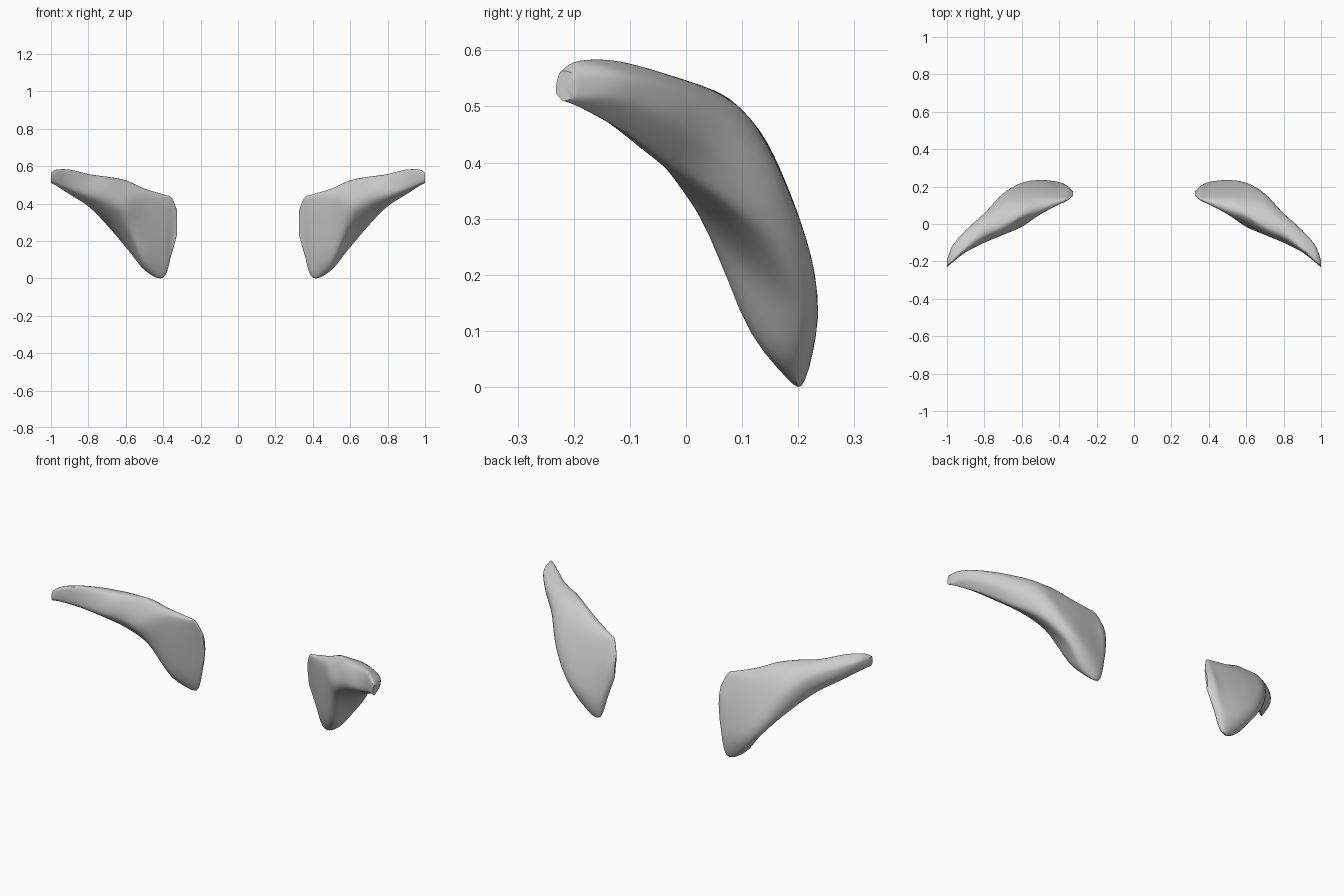
import bpy, bmesh
from mathutils import Vector

if "Cube" in bpy.data.objects:
    bpy.data.objects.remove(bpy.data.objects["Cube"])

# Cross-sections (y, z) from the medial border out to the tendon tip; point order:
# bottom, front low, front ridge, top, back high, back middle, back low
XS = [0.325, 0.355, 0.40, 0.50, 0.60, 0.70, 0.80, 0.90, 0.97, 1.0]
SECTIONS = [
    [(.168, .24), (.162, .28), (.153, .34), (.153, .36), (.158, .35), (.170, .31), (.173, .26)],
    [(.185, .13), (.163, .22), (.130, .39), (.128, .43), (.145, .41), (.188, .30), (.203, .18)],
    [(.200, .003), (.155, .12), (.108, .39), (.112, .447), (.145, .42), (.198, .27), (.224, .10)],
    [(.190, .045), (.105, .12), (.053, .40), (.075, .478), (.140, .44), (.205, .28), (.235, .13)],
    [(.180, .17), (.045, .28), (-.015, .40), (.040, .522), (.125, .465), (.195, .32), (.220, .21)],
    [(.120, .285), (.0, .355), (-.058, .435), (-.020, .54), (.082, .508), (.148, .41), (.160, .32)],
    [(.0, .385), (-.050, .405), (-.10, .455), (-.070, .550), (.0, .545), (.052, .49), (.050, .42)],
    [(-.09, .45), (-.12, .46), (-.15, .49), (-.14, .575), (-.09, .57), (-.04, .535), (-.04, .48)],
    [(-.17, .495), (-.19, .50), (-.205, .52), (-.20, .575), (-.17, .578), (-.12, .555), (-.125, .515)],
    [(-.215, .51), (-.225, .515), (-.232, .53), (-.225, .56), (-.21, .562), (-.195, .55), (-.20, .52)],
]


def smooth_path(pts, steps, closed):
    """Catmull-Rom curve through the points."""
    n, out = len(pts), []
    get = (lambda i: pts[i % n]) if closed else (lambda i: pts[max(0, min(n - 1, i))])
    for i in range(n if closed else n - 1):
        a, b, c, d = (get(i + k) for k in (-1, 0, 1, 2))
        for s in range(steps):
            t = s / steps
            out.append(0.5 * (2 * b + (c - a) * t + (2 * a - 5 * b + 4 * c - d) * t * t
                              + (3 * b - a - 3 * c + d) * t ** 3))
    if not closed:
        out.append(pts[-1])
    return out


def build_muscle(name, side):
    rings = [smooth_path([Vector((x, y, z)) for y, z in sec], 6, True)
             for x, sec in zip(XS, SECTIONS)]
    strands = [smooth_path(list(line), 6, False) for line in zip(*rings)]
    bm = bmesh.new()
    grid = [[bm.verts.new((side * p.x, p.y, max(p.z, 0))) for p in s] for s in strands]
    n = len(grid)
    for i in range(n):
        a, b = grid[i], grid[(i + 1) % n]
        for j in range(len(a) - 1):
            bm.faces.new((a[j], a[j + 1], b[j + 1], b[j]))
    # end caps
    for j in (0, -1):
        ring = [s[j] for s in grid]
        mid = sum((v.co for v in ring), Vector()) / n
        c = bm.verts.new(mid)
        for i in range(n):
            bm.faces.new((ring[i], ring[(i + 1) % n], c))
    bmesh.ops.recalc_face_normals(bm, faces=bm.faces)
    mesh = bpy.data.meshes.new(name)
    bm.to_mesh(mesh)
    bm.free()
    ob = bpy.data.objects.new(name, mesh)
    bpy.context.collection.objects.link(ob)
    bpy.ops.object.select_all(action='DESELECT')
    ob.select_set(True)
    bpy.context.view_layer.objects.active = ob
    bpy.ops.object.shade_smooth_by_angle()


# mirrored pair of shoulder muscles
build_muscle("shoulder_muscle_right", 1)
build_muscle("shoulder_muscle_left", -1)
